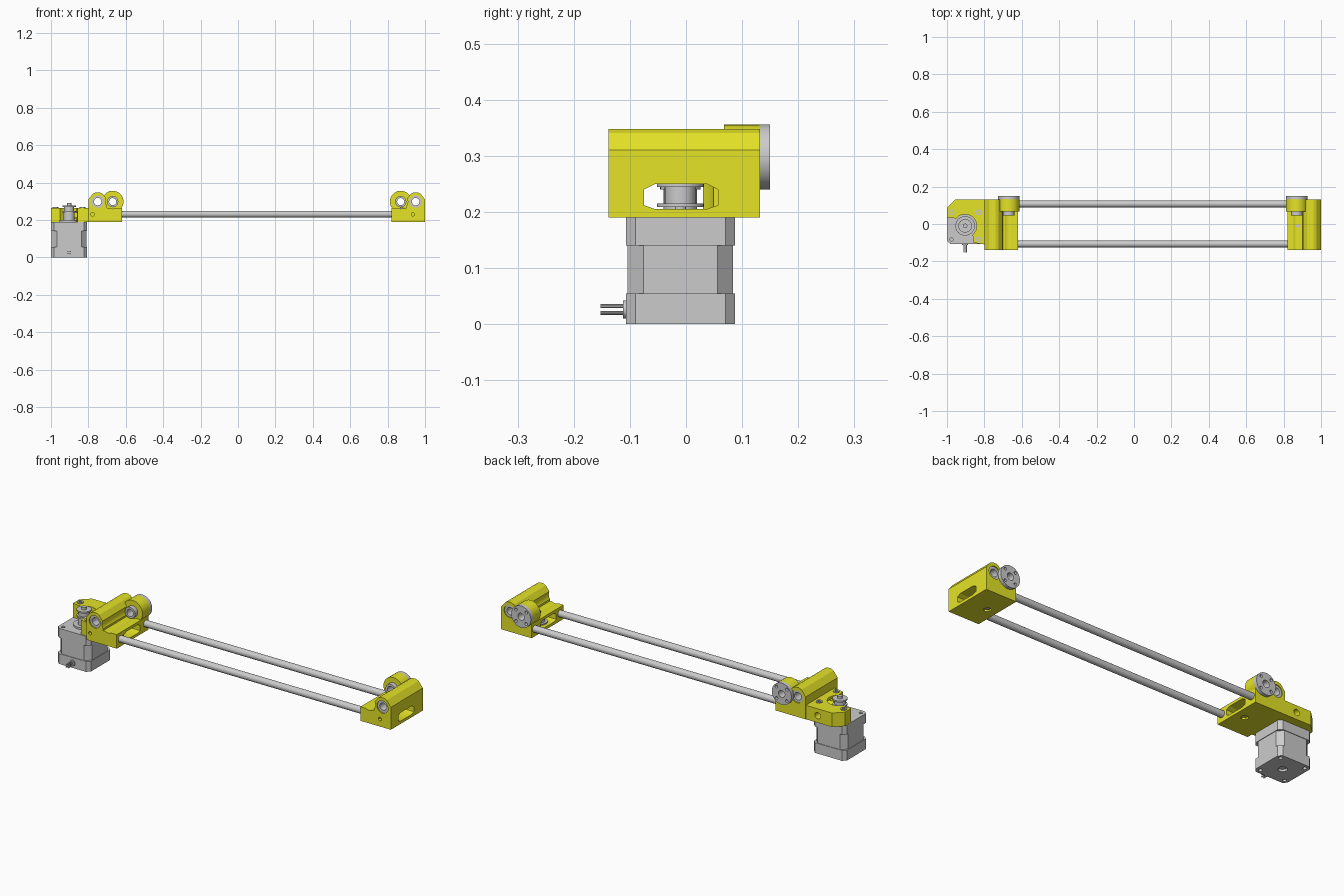
import bpy, bmesh, math
from mathutils import Matrix, Vector

if "Cube" in bpy.data.objects:
    bpy.data.objects.remove(bpy.data.objects["Cube"])

yellow = bpy.data.materials.new("yellow_plastic")
yellow.diffuse_color = (0.78, 0.77, 0.02, 1)
yellow.use_nodes = True
yellow.node_tree.nodes["Principled BSDF"].inputs["Base Color"].default_value = yellow.diffuse_color
ROT = {'X': Matrix.Rotation(math.pi / 2, 4, 'Y'),
       'Y': Matrix.Rotation(-math.pi / 2, 4, 'X'), 'Z': Matrix.Identity(4)}


def finish(name, bm, mat=None):
    bmesh.ops.recalc_face_normals(bm, faces=bm.faces)
    me = bpy.data.meshes.new(name)
    bm.to_mesh(me)
    bm.free()
    ob = bpy.data.objects.new(name, me)
    bpy.context.collection.objects.link(ob)
    if mat:
        me.materials.append(mat)
    return ob


def prism(name, pts, axis, a, b, mat=None):
    """Extrude a 2D profile along an axis from a to b."""
    put = {'X': lambda p: (a, p[0], p[1]), 'Y': lambda p: (p[0], a, p[1]),
           'Z': lambda p: (p[0], p[1], a)}[axis]
    bm = bmesh.new()
    f = bm.faces.new([bm.verts.new(put(p)) for p in pts])
    r = bmesh.ops.extrude_face_region(bm, geom=[f])
    off = Vector([b - a if c == axis else 0 for c in 'XYZ'])
    bmesh.ops.translate(bm, verts=[v for v in r['geom'] if isinstance(v, bmesh.types.BMVert)], vec=off)
    return finish(name, bm, mat)


def cyl(name, axis, center, a, b, r, seg=32, mat=None):
    """Cylinder along an axis from a to b; center gives the other two coordinates."""
    c = list(center)
    c.insert('XYZ'.index(axis), (a + b) / 2)
    bm = bmesh.new()
    bmesh.ops.create_cone(bm, cap_ends=True, segments=seg, radius1=r, radius2=r, depth=abs(b - a),
                          matrix=Matrix.Translation(c) @ ROT[axis])
    return finish(name, bm, mat)


def boolean(ob, tools, op='DIFFERENCE'):
    bpy.context.view_layer.objects.active = ob
    for t in tools:
        m = ob.modifiers.new("bool", 'BOOLEAN')
        m.operation, m.solver, m.object = op, 'EXACT', t
        bpy.ops.object.modifier_apply(modifier=m.name)
        bpy.data.objects.remove(t)
    return ob


def chamfered(cx, cy, h, c):
    return [(cx + sx * (h - (c if k else 0)), cy + sy * (h - (0 if k else c)))
            for sx, sy, k in ((1, -1, 0), (1, 1, 0), (1, 1, 1), (-1, 1, 1),
                              (-1, 1, 0), (-1, -1, 0), (-1, -1, 1), (1, -1, 1))]


BZ = 0.298           # height of the bearing axes
MX, MY = -0.903, -0.01   # motor axis
WINDOW = [(-0.075, 0.212), (-0.055, 0.205), (0.037, 0.205), (0.057, 0.212),
          (0.057, 0.24), (0.037, 0.25), (-0.055, 0.25), (-0.075, 0.24)]
HOUSING = [(0, .19), (.18, .19), (.18, .31), (.155, .341), (.14, .348), (.12, .348),
           (.105, .341), (.08, .31), (.08, .265), (0, .265)]


def end_block(side, x0, s):
    """Printed end: bearing tunnel on the outside, nut collar on the inside."""
    X = lambda d: x0 + s * d
    block = prism(side + "_end_block", [(X(d), z) for d, z in HOUSING], 'Y', -0.138, 0.132, yellow)
    boolean(block, [cyl("collar", 'Y', (X(.05), BZ), 0.068, 0.1325, 0.058, 32, yellow)], 'UNION')
    if s < 0:   # motor plate wraps round the pulley
        arc = [(MX + .062 * math.cos(math.radians(t)), MY + .062 * math.sin(math.radians(t)))
               for t in range(140, -51, -10)]
        plate = prism("plate", [(-0.795, .1315), (-.955, .1315), (-1, .088), (-1, .035)] + arc
                      + [(-.857, -.1), (-.795, -.11)], 'Z', 0.1905, 0.265, yellow)
        boolean(block, [plate], 'UNION')
    cutters = [cyl("c", 'Y', (X(.13), BZ), -.2, .2, .033),
               cyl("c", 'Y', (X(.05), BZ), 0, .2, .029),
               cyl("c", 'Y', (X(.05), BZ), -.2, .068, .038),
               prism("c", WINDOW, 'X', X(-.03), X(.3)),
               cyl("c", 'Z', (X(.055), MY), .15, .2, .02, 6),
               cyl("c", 'Y', (X(.115 if s > 0 else .158), .23), -.2, -.12, .01, 6)]
    if s < 0:
        cutters.append(cyl("c", 'Y', (-0.87, .228), .09, .2, .017))
    boolean(block, cutters)

    # linear bearings, one at each end of the tunnel
    for label, a, b in (("front", -.132, -.02), ("back", .015, .127)):
        boolean(cyl(f"{side}_{label}_bearing", 'Y', (X(.13), BZ), a, b, .034),
                [cyl("c", 'Y', (X(.13), BZ), -.2, .2, .02)])
    # flanged nut with four screw holes
    nut = cyl(side + "_flange_nut", 'Y', (X(.05), BZ), 0.131, 0.15, .058, 40)
    boolean(nut, [cyl("n", 'Y', (X(.05), BZ), 0.045, 0.145, .03)], 'UNION')
    boolean(nut, [cyl("c", 'Y', (X(.05), BZ), -.2, .2, .019)]
            + [cyl("c", 'Y', (X(.05) + .043 * math.cos(t), BZ + .043 * math.sin(t)), .12, .2, .008, 16)
               for t in (math.pi / 4 + k * math.pi / 2 for k in range(4))])


end_block("left", -0.62, -1)
end_block("right", 0.82, 1)

# guide rods
for label, y in (("front", -0.107), ("back", 0.107)):
    cyl(label + "_rod", 'X', (y, 0.231), -0.66, 0.86, 0.018, 24)

# belt idler inside the right end
boolean(cyl("idler_pulley", 'Z', (0.875, MY), .213, .247, .028),
        [cyl("f", 'Z', (0.875, MY), z, z + .006, .042) for z in (.209, .244)], 'UNION')
cyl("idler_screw", 'Z', (0.875, MY), .195, .268, .01, 16)

# motor: end caps with small chamfers, core with larger ones
for label, a, b, h, c in (("lower_cap", 0, .055, .097, .017), ("core", .055, .14, .094, .028),
                          ("upper_cap", .14, .19, .097, .017)):
    part = prism("motor_" + label, chamfered(MX, MY, h, c), 'Z', a, b)
    if label == "lower_cap":
        boolean(part, [cyl("c", 'Z', (MX + sx * .0725, MY + sy * .0725), -.01, .012, .01, 16)
                       for sx in (-1, 1) for sy in (-1, 1)]
                + [cyl("c", 'Z', (MX, MY), -.01, .012, .022)])
    if label == "upper_cap":
        boolean(part, [cyl("c", 'Z', (MX - .0725, MY - .0725), .17, .2, .009, 16)])
cyl("motor_boss", 'Z', (MX, MY), .188, .2, .052)
cyl("motor_shaft", 'Z', (MX, MY), .19, .29, .012, 20)
cyl("motor_cable_grommet", 'Y', (MX, .026), -.112, -.1, .016, 20)
for k in range(4):
    cyl(f"motor_wire_{k + 1}", 'Y', (MX - .006 + .012 * (k % 2), .02 + .012 * (k // 2)), -.152, -.1, .0035, 10)

# motor pulley and mounting screws
for label, a, b, r in (("hub", .2, .24, .03), ("lower_flange", .24, .248, .036),
                       ("teeth", .248, .27, .027), ("upper_flange", .27, .278, .036)):
    cyl("pulley_" + label, 'Z', (MX, MY), a, b, r)
for k, (sx, sy) in enumerate(((-1, 1), (1, 1), (1, -1))):
    boolean(cyl(f"motor_screw_{k + 1}", 'Z', (MX + sx * .0725, MY + sy * .0725), .25, .27, .016, 20),
            [cyl("c", 'Z', (MX + sx * .0725, MY + sy * .0725), .262, .3, .008, 6)])

# smooth round surfaces, keep edges sharp
for ob in bpy.data.objects:
    ob.select_set(True)
    bpy.context.view_layer.objects.active = ob
bpy.ops.object.shade_smooth_by_angle(angle=math.radians(20))
